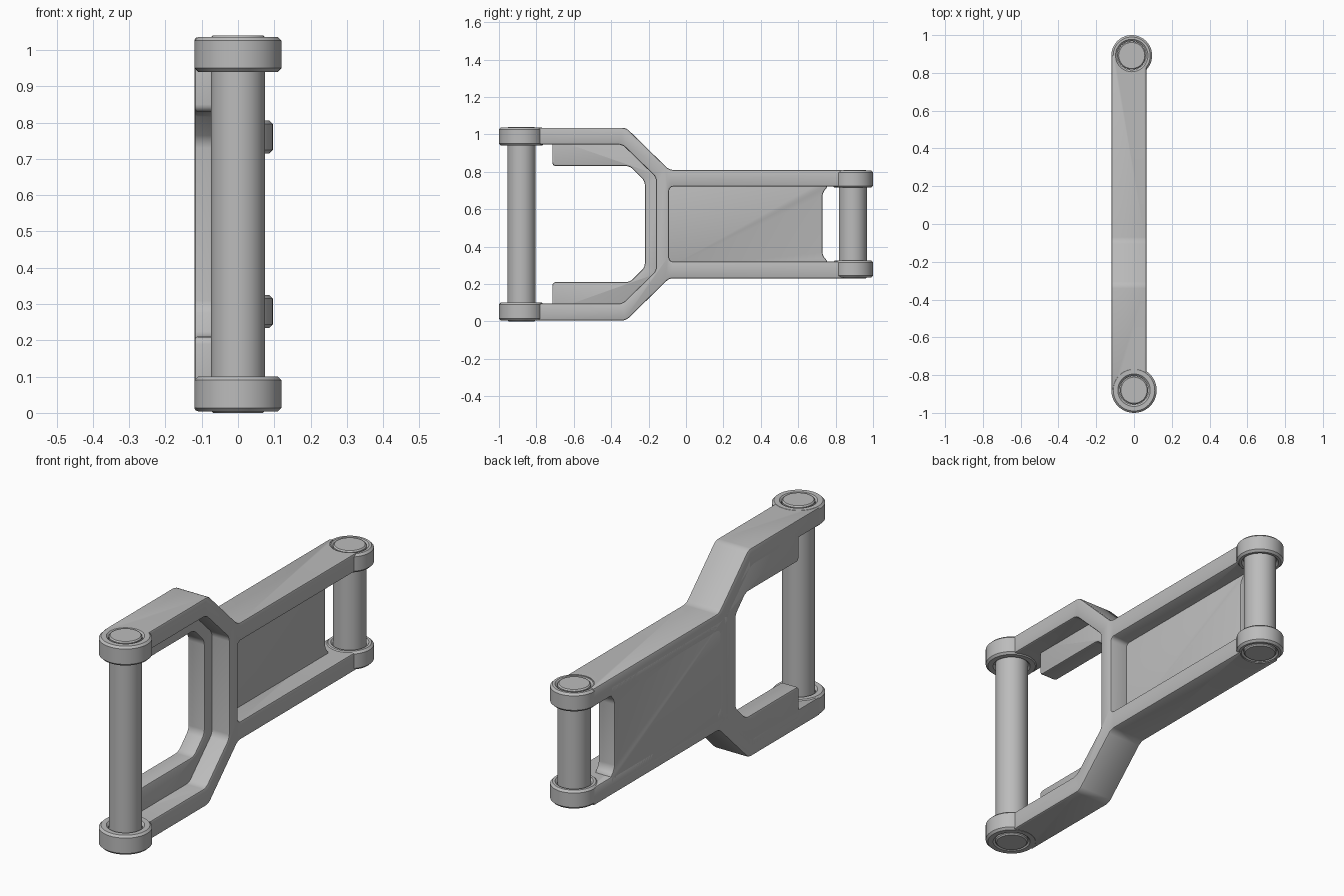
import bpy, bmesh, math
from mathutils import Vector

if "Cube" in bpy.data.objects:
    bpy.data.objects.remove(bpy.data.objects["Cube"], do_unlink=True)

HEIGHT = 1.04
SMOOTH = math.radians(30)

grey = bpy.data.materials.new("plain_grey")
grey.use_nodes = True
grey.diffuse_color = (0.5, 0.5, 0.5, 1)
grey.node_tree.nodes["Principled BSDF"].inputs["Base Color"].default_value = (0.5, 0.5, 0.5, 1)


def finish(name, bm):
    bmesh.ops.recalc_face_normals(bm, faces=bm.faces[:])
    mesh = bpy.data.meshes.new(name)
    bm.to_mesh(mesh)
    bm.free()
    mesh.materials.append(grey)
    obj = bpy.data.objects.new(name, mesh)
    bpy.context.collection.objects.link(obj)
    return obj


def activate(obj):
    bpy.ops.object.select_all(action='DESELECT')
    obj.select_set(True)
    bpy.context.view_layer.objects.active = obj


def smooth(obj):
    activate(obj)
    bpy.ops.object.shade_smooth_by_angle(angle=SMOOTH)


def slab(name, upper, x0, x1):
    """Mirror a (y, z) half outline about mid height, round it, extrude along x."""
    outline = upper + [(y, HEIGHT - z) for y, z in reversed(upper)]
    bm = bmesh.new()
    bm.faces.new([bm.verts.new((x0, y, z)) for y, z in outline])
    corners = [v for v in bm.verts if abs(v.co.y) < 0.85]
    bmesh.ops.bevel(bm, geom=corners, offset=0.02, segments=4,
                    profile=0.5, affect='VERTICES')
    solid = bmesh.ops.extrude_face_region(bm, geom=bm.faces[:])
    moved = [g for g in solid["geom"] if isinstance(g, bmesh.types.BMVert)]
    bmesh.ops.translate(bm, verts=moved, vec=(x1 - x0, 0, 0))
    obj = finish(name, bm)
    bevel = obj.modifiers.new("soft_edges", 'BEVEL')
    bevel.width = 0.008
    bevel.segments = 2
    bevel.limit_method = 'ANGLE'
    bevel.angle_limit = SMOOTH
    activate(obj)
    bpy.ops.object.modifier_apply(modifier=bevel.name)
    return obj


def lathe(name, profile, centre, closed):
    """Revolve an (r, z) profile around a vertical axis."""
    bm = bmesh.new()
    vs = [bm.verts.new((r, 0, z)) for r, z in profile]
    pairs = list(zip(vs, vs[1:])) + ([(vs[-1], vs[0])] if closed else [])
    edges = [bm.edges.new(p) for p in pairs]
    bmesh.ops.spin(bm, geom=vs + edges, cent=(0, 0, 0), axis=(0, 0, 1),
                   angle=math.tau, steps=48, use_duplicate=False)
    bmesh.ops.remove_doubles(bm, verts=bm.verts[:], dist=0.0001)
    bmesh.ops.translate(bm, verts=bm.verts[:], vec=Vector((*centre, 0)))
    return finish(name, bm)


def pin(name, centre, r, z0, z1, c=0.006):
    return lathe(name, [(0, z0), (r - c, z0), (r, z0 + c),
                        (r, z1 - c), (r - c, z1), (0, z1)], centre, False)


def boss(name, centre, r, hole, z0, z1, c=0.01):
    return lathe(name, [(hole + c, z0), (r - c, z0), (r, z0 + c), (r, z1 - c),
                        (r - c, z1), (hole + c, z1), (hole, z1 - c), (hole, z0 + c)],
                 centre, True)


FRONT, BACK = (0, -0.88), (-0.012, 0.892)

# Outer frame: wide fork at the front, narrow fork at the back
frame = slab("frame", [(-0.16, 0.77), (-0.34, 0.945), (FRONT[1], 0.945),
                       (FRONT[1], 1.035), (-0.32, 1.035), (-0.09, 0.81),
                       (BACK[1], 0.81), (BACK[1], 0.72), (-0.09, 0.72)], -0.12, 0.065)

# Inner panel: fills the rear pocket and forms a lip around the front opening
panel = slab("inner_panel", [(-0.22, 0.75), (-0.30, 0.83), (-0.715, 0.83),
                             (-0.715, 0.99), (-0.33, 0.99), (-0.12, 0.77),
                             (0.76, 0.77), (0.76, 0.72), (0.73, 0.69)], -0.12, -0.03)

# Clear the pin holes through the frame ends
for centre in (FRONT, BACK):
    cutter = pin("hole_cutter", centre, 0.09, -0.2, HEIGHT + 0.2)
    cutter.hide_render = True
    cut = frame.modifiers.new("pin_hole", 'BOOLEAN')
    cut.operation = 'DIFFERENCE'
    cut.solver = 'EXACT'
    cut.object = cutter
    activate(frame)
    bpy.ops.object.modifier_apply(modifier=cut.name)
    bpy.data.objects.remove(cutter, do_unlink=True)

# Hinge bosses and pins at both ends
parts = [frame, panel]
for label, centre, r, low, high in (("front", FRONT, 0.12, 0.004, 0.1),
                                    ("back", BACK, 0.108, 0.234, 0.325)):
    parts.append(boss(label + "_lower_boss", centre, r, 0.076, low, high))
    parts.append(boss(label + "_upper_boss", centre, r, 0.076, HEIGHT - high, HEIGHT - low))
    parts.append(pin(label + "_pin", centre, 0.075, low - 0.004, HEIGHT - low + 0.004))

for part in parts:
    smooth(part)
